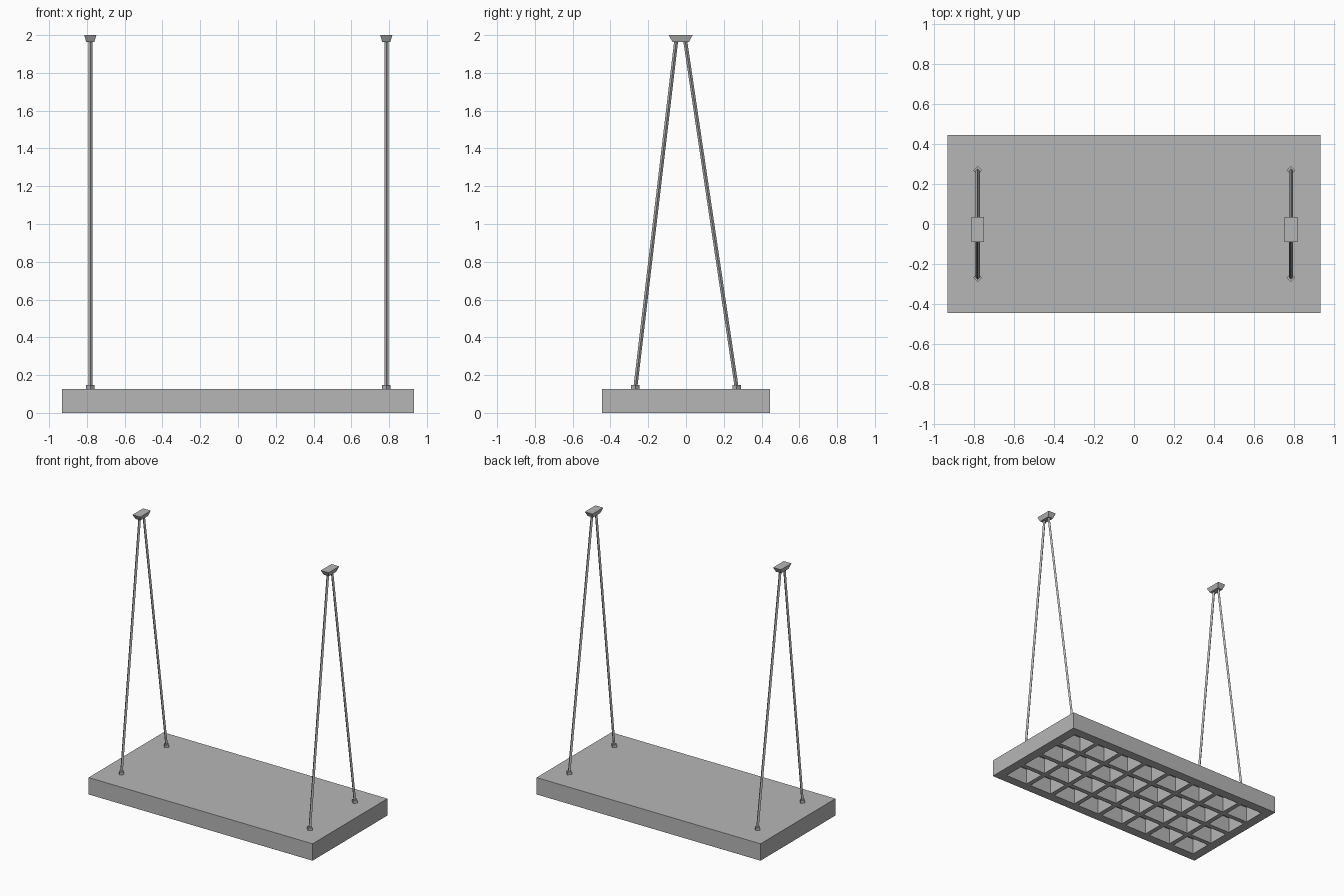
import bpy, bmesh, math
from mathutils import Vector

cube = bpy.data.objects.get("Cube")
if cube:
    bpy.data.objects.remove(cube, do_unlink=True)

grey = bpy.data.materials.new("grey metal")
grey.use_nodes = True
GREY = (0.47, 0.47, 0.47, 1)
grey.diffuse_color = GREY
grey.node_tree.nodes["Principled BSDF"].inputs["Base Color"].default_value = GREY


def finish(name, bm):
    bmesh.ops.recalc_face_normals(bm, faces=bm.faces)
    mesh = bpy.data.meshes.new(name)
    bm.to_mesh(mesh)
    bm.free()
    mesh.materials.append(grey)
    obj = bpy.data.objects.new(name, mesh)
    bpy.context.collection.objects.link(obj)
    return obj


def prism(name, start, end, radius):
    """Four-sided bar between two points, corners on the axes."""
    start, end = Vector(start), Vector(end)
    axis = end - start
    bm = bmesh.new()
    bmesh.ops.create_cone(bm, cap_ends=True, segments=4, radius1=radius,
                          radius2=radius, depth=axis.length)
    # lean by shearing, so both ends stay level
    for v in bm.verts:
        t = v.co.z / axis.length
        v.co = (start + end) / 2 + Vector((v.co.x, v.co.y, 0)) + axis * t
    return finish(name, bm)


# Housing: a deep tray whose underside is a grid of open cells
LENGTH, WIDTH, HEIGHT = 1.864, 0.89, 0.127
RIM, RIB, DEPTH = 0.07, 0.035, 0.117
COLUMNS, ROWS = 8, 4


def grid_lines(size, count):
    """Coordinates of the rim and rib edges across one direction."""
    cell = (size - 2 * RIM - (count - 1) * RIB) / count
    lines = [-size / 2]
    for i in range(count):
        low = -size / 2 + RIM + i * (cell + RIB)
        lines += [low, low + cell]
    return lines + [size / 2]


xs, ys = grid_lines(LENGTH, COLUMNS), grid_lines(WIDTH, ROWS)
bm = bmesh.new()
verts = [[bm.verts.new((x, y, 0)) for y in ys] for x in xs]
cells = []
for i in range(len(xs) - 1):
    for j in range(len(ys) - 1):
        face = bm.faces.new((verts[i][j], verts[i][j + 1],
                             verts[i + 1][j + 1], verts[i + 1][j]))
        if i % 2 and j % 2:
            cells.append(face)
border = [e for e in bm.edges if e.is_boundary]
walls = bmesh.ops.extrude_edge_only(bm, edges=border)["geom"]
bmesh.ops.translate(bm, vec=(0, 0, HEIGHT),
                    verts=[g for g in walls if isinstance(g, bmesh.types.BMVert)])
bmesh.ops.holes_fill(bm, edges=[e for e in bm.edges if e.is_boundary], sides=0)
ceilings = bmesh.ops.extrude_discrete_faces(bm, faces=cells)["faces"]
for face in ceilings:
    bmesh.ops.translate(bm, vec=(0, 0, DEPTH), verts=face.verts)
bmesh.ops.dissolve_limit(bm, angle_limit=math.radians(1),
                         verts=[v for v in bm.verts if v.co.z > HEIGHT - 0.001],
                         edges=[e for e in bm.edges
                                if all(v.co.z > HEIGHT - 0.001 for v in e.verts)])
finish("louvre_housing", bm)

# Hangers: a tapered ceiling mount and two splayed rods at each end
CAP_Y, CAP_Z = -0.028, 1.964
for side, x in (("right", -0.782), ("left", 0.785)):
    bm = bmesh.new()
    bmesh.ops.create_cube(bm, size=1)
    for v in bm.verts:
        top = v.co.z > 0
        v.co = (x + v.co.x * (0.064 if top else 0.043),
                CAP_Y + v.co.y * (0.126 if top else 0.088),
                2 if top else CAP_Z)
    finish(side + "_ceiling_mount", bm)

    for end, sign in (("front", -1), ("back", 1)):
        foot = sign * 0.268
        prism(f"{side}_{end}_rod_socket", (x, foot, HEIGHT - 0.005),
              (x, foot, 0.147), 0.022)
        prism(f"{side}_{end}_rod", (x, foot, 0.135),
              (x, CAP_Y + sign * 0.024, CAP_Z + 0.005), 0.0105)
